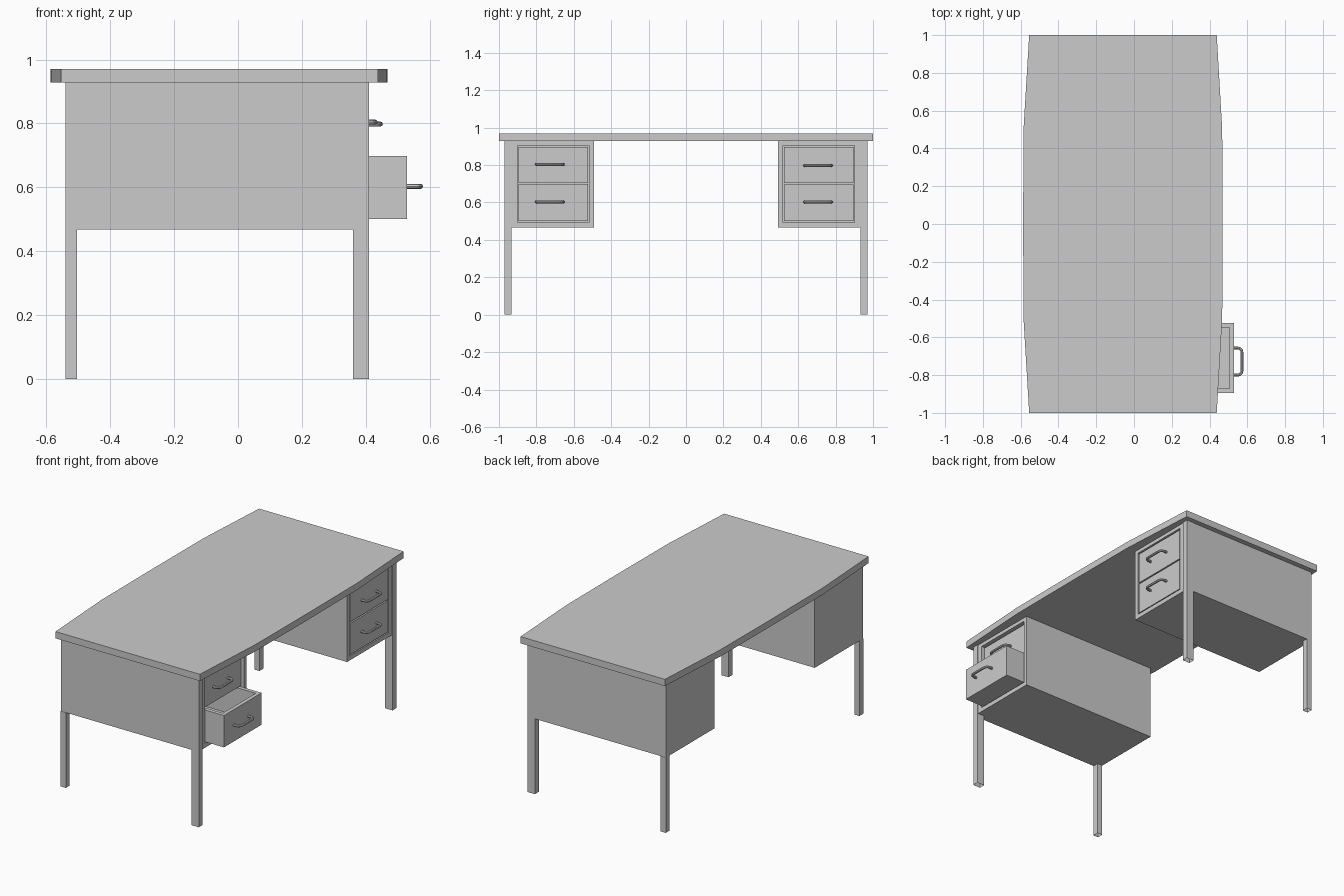
import bpy, bmesh
from mathutils import Vector

if "Cube" in bpy.data.objects:
    bpy.data.objects.remove(bpy.data.objects["Cube"])


def finish(name, bm):
    bmesh.ops.recalc_face_normals(bm, faces=bm.faces)
    me = bpy.data.meshes.new(name)
    bm.to_mesh(me)
    bm.free()
    ob = bpy.data.objects.new(name, me)
    bpy.context.collection.objects.link(ob)
    return ob


def add_box(bm, x0, x1, y0, y1, z0, z1):
    y0, y1 = sorted((y0, y1))
    vs = bmesh.ops.create_cube(bm, size=1)["verts"]
    for v in vs:
        v.co = Vector(((x0 + x1) / 2 + v.co.x * (x1 - x0),
                       (y0 + y1) / 2 + v.co.y * (y1 - y0),
                       (z0 + z1) / 2 + v.co.z * (z1 - z0)))


def boxes(name, specs):
    bm = bmesh.new()
    for s in specs:
        add_box(bm, *s)
    return finish(name, bm)


# desk top: bowed long edges
outline = [(0.438, -1), (0.467, -0.5), (0.469, 0), (0.467, 0.5), (0.438, 1),
           (-0.555, 1), (-0.585, 0.5), (-0.587, 0), (-0.585, -0.5), (-0.555, -1)]
bm = bmesh.new()
face = bm.faces.new([bm.verts.new((x, y, 0.928)) for x, y in outline])
ext = bmesh.ops.extrude_face_region(bm, geom=[face], use_keep_orig=True)
for v in ext["geom"]:
    if isinstance(v, bmesh.types.BMVert):
        v.co.z = 0.97
finish("desk_top", bm)


# drawer: open-topped tray whose front face sits at x
def drawer(name, x, y0, y1, z0, z1, back):
    t = 0.024
    boxes(name, [
        (x - t, x, y0, y1, z0, z1),
        (back, back + t, y0, y1, z0, z1),
        (back + t, x - t, y0, y0 + t, z0, z1),
        (back + t, x - t, y1 - t, y1, z0, z1),
        (back + t, x - t, y0 + t, y1 - t, z0, z0 + t)])


# handle: bent round bar
def handle(name, x, y, z):
    cu = bpy.data.curves.new(name, "CURVE")
    cu.dimensions = "3D"
    cu.bevel_depth = 0.0078
    cu.bevel_resolution = 2
    cu.use_fill_caps = True
    half = [(0.0, -0.071), (0.018, -0.072), (0.032, -0.068),
            (0.04, -0.058), (0.042, -0.04)]
    pts = half + [(a, -b) for a, b in reversed(half)]
    sp = cu.splines.new("POLY")
    sp.points.add(len(pts) - 1)
    for p, (dx, dy) in zip(sp.points, pts):
        p.co = (x + dx, y + dy, z, 1)
    ob = bpy.data.objects.new(name, cu)
    bpy.context.collection.objects.link(ob)
    bpy.ops.object.select_all(action="DESELECT")
    ob.select_set(True)
    bpy.context.view_layer.objects.active = ob
    bpy.ops.object.convert(target="MESH")
    bpy.ops.object.shade_smooth_by_angle()


for side, s in (("left", -1), ("right", 1)):
    # pedestal cabinet: open-fronted shell
    inner, outer = s * 0.493, s * 0.968
    a, b = s * 0.518, s * 0.902
    X0, X1 = -0.54, 0.405
    boxes(side + "_pedestal", [
        (X0, X1, inner, a, 0.467, 0.928),
        (X0, X1, b, outer, 0.467, 0.928),
        (X0, X1, a, b, 0.467, 0.494),
        (X0, X1, a, b, 0.906, 0.928),
        (X0, X0 + 0.025, a, b, 0.494, 0.906)])

    # legs, open at the foot
    for part, x0, x1, top in (("back", -0.54, -0.505, 0.467),
                              ("front", 0.36, 0.41, 0.928)):
        leg = boxes(f"{side}_{part}_leg",
                    [(x0, x1, s * 0.932, s * 0.97, 0, top)])
        bm = bmesh.new()
        bm.from_mesh(leg.data)
        foot = [f for f in bm.faces if f.calc_center_median().z < 1e-4]
        bmesh.ops.delete(bm, geom=foot, context="FACES_ONLY")
        bm.to_mesh(leg.data)
        bm.free()

# drawers: the lower left one is pulled out
for name, x, y, z0, z1 in (("left_upper", 0.388, -0.71, 0.705, 0.898),
                           ("left_lower", 0.53, -0.71, 0.5, 0.698),
                           ("right_upper", 0.404, 0.71, 0.703, 0.896),
                           ("right_lower", 0.404, 0.71, 0.5, 0.695)):
    drawer(name + "_drawer", x, y - 0.185, y + 0.185, z0, z1, x - 0.85)
    hy = -0.728 if y < 0 else 0.706
    hz = 0.603 if "lower" in name else (0.804 if y < 0 else 0.798)
    handle(name + "_handle", x, hy, hz)
